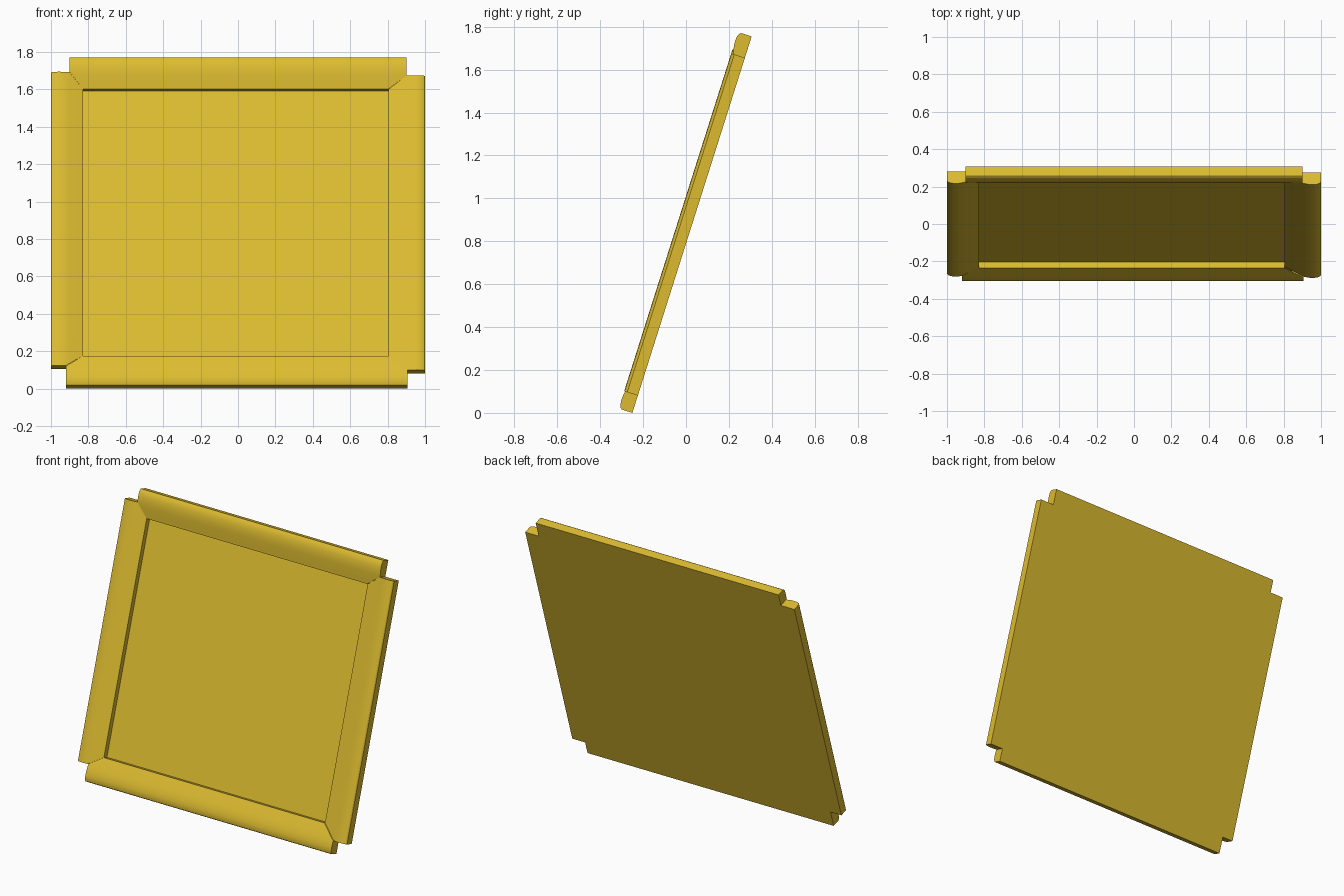
import bpy, bmesh, math
from mathutils import Vector

if "Cube" in bpy.data.objects:
    bpy.data.objects.remove(bpy.data.objects["Cube"])

LEAN_Y, LEAN_Z = 0.302, 0.953          # leaning direction of the frame
H, W = 1.8415, 1.0                     # slanted height, half width


def place(x, s, t):
    """x across, s up the slope, t out of the front face."""
    return Vector((x, -0.25 + s * LEAN_Y - t * LEAN_Z, s * LEAN_Z + t * 0.302))


# Cushion section: distance from the outer edge, thickness
SECTION = [(0, 0.052), (0.006, 0.059), (0.02, 0.065), (0.04, 0.067), (0.065, 0.066),
           (0.09, 0.061), (0.12, 0.053), (0.15, 0.044), (0.2, 0.030)]
LIP = 0.004


def height(d):
    for (a, ha), (b, hb) in zip(SECTION, SECTION[1:]):
        if d <= b:
            return ha + (hb - ha) * (d - a) / (b - a)
    return SECTION[-1][1]


# Notch corners and opening corners, in order TL, TR, BR, BL
notch = [(-0.90, 1.757), (0.90, 1.737), (0.905, 0.085), (-0.92, 0.11)]
inner = [(-0.83, 1.67), (0.805, 1.67), (0.805, 0.171), (-0.83, 0.171)]


def add_rail(bm, c0, c1, axis, outer):
    """Rail between corners c0 and c1; axis is its cross direction, outer its outside edge."""
    sign = -1 if outer > 0.5 else 1
    width = abs(inner[c0][axis] - outer)
    depths = [abs(notch[c][axis] - outer) for c in (c0, c1)]
    ds = sorted({round(d, 5) for d in [p[0] for p in SECTION if p[0] < width] + depths + [width]})
    rows = []
    for c, dep in zip((c0, c1), depths):
        n, i = notch[c][1 - axis], inner[c][1 - axis]

        def point(d, t):
            k = min(max((d - dep) / (width - dep), 0), 1)
            along, cross = n + (i - n) * k, outer + sign * d
            return place(along, cross, t) if axis else place(cross, along, t)
        row = [point(0, 0)] + [point(d, height(d)) for d in ds] + [point(width, LIP)]
        row = [bm.verts.new(p) for p in row]
        rows.append(row)
        # end cap at the notch
        cap = row[:1 + sum(d <= dep + 1e-4 for d in ds)]
        bm.faces.new(cap + [bm.verts.new(point(dep, 0))])
    for k in range(len(rows[0]) - 1):
        bm.faces.new((rows[0][k], rows[0][k + 1], rows[1][k + 1], rows[1][k]))


def finish(bm, name, mat):
    mesh = bpy.data.meshes.new(name)
    bm.to_mesh(mesh)
    bm.free()
    mesh.materials.append(mat)
    ob = bpy.data.objects.new(name, mesh)
    bpy.context.collection.objects.link(ob)
    return ob


yellow = bpy.data.materials.new("yellow")
yellow.diffuse_color = (0.72, 0.50, 0.03, 1)
yellow.use_nodes = True
yellow.node_tree.nodes["Principled BSDF"].inputs["Base Color"].default_value = yellow.diffuse_color

# Frame: four cushioned rails with notched corners
bm = bmesh.new()
add_rail(bm, 0, 1, 1, H)
add_rail(bm, 3, 2, 1, 0)
add_rail(bm, 0, 3, 0, -W)
add_rail(bm, 1, 2, 0, W)

# Flat back with the notched outline
outline = []
for k, (x, s) in enumerate(notch):
    sx, es = (W if x > 0 else -W), (H if s > 1 else 0)
    corner = [(sx, s), (x, s), (x, es)]
    outline += corner if k % 2 == 0 else corner[::-1]
bm.faces.new([bm.verts.new(place(x, s, 0)) for x, s in outline])
bmesh.ops.remove_doubles(bm, verts=bm.verts, dist=0.0005)
bmesh.ops.recalc_face_normals(bm, faces=bm.faces)
frame = finish(bm, "frame", yellow)
bpy.context.view_layer.objects.active = frame
frame.select_set(True)
bpy.ops.object.shade_smooth_by_angle(angle=math.radians(25))

# Recessed front panel
bm = bmesh.new()
bm.faces.new([bm.verts.new(place(x, s, LIP)) for x, s in reversed(inner)])
bm.normal_update()
for f in bm.faces:
    if f.normal.y > 0:
        f.normal_flip()
finish(bm, "panel", yellow)
